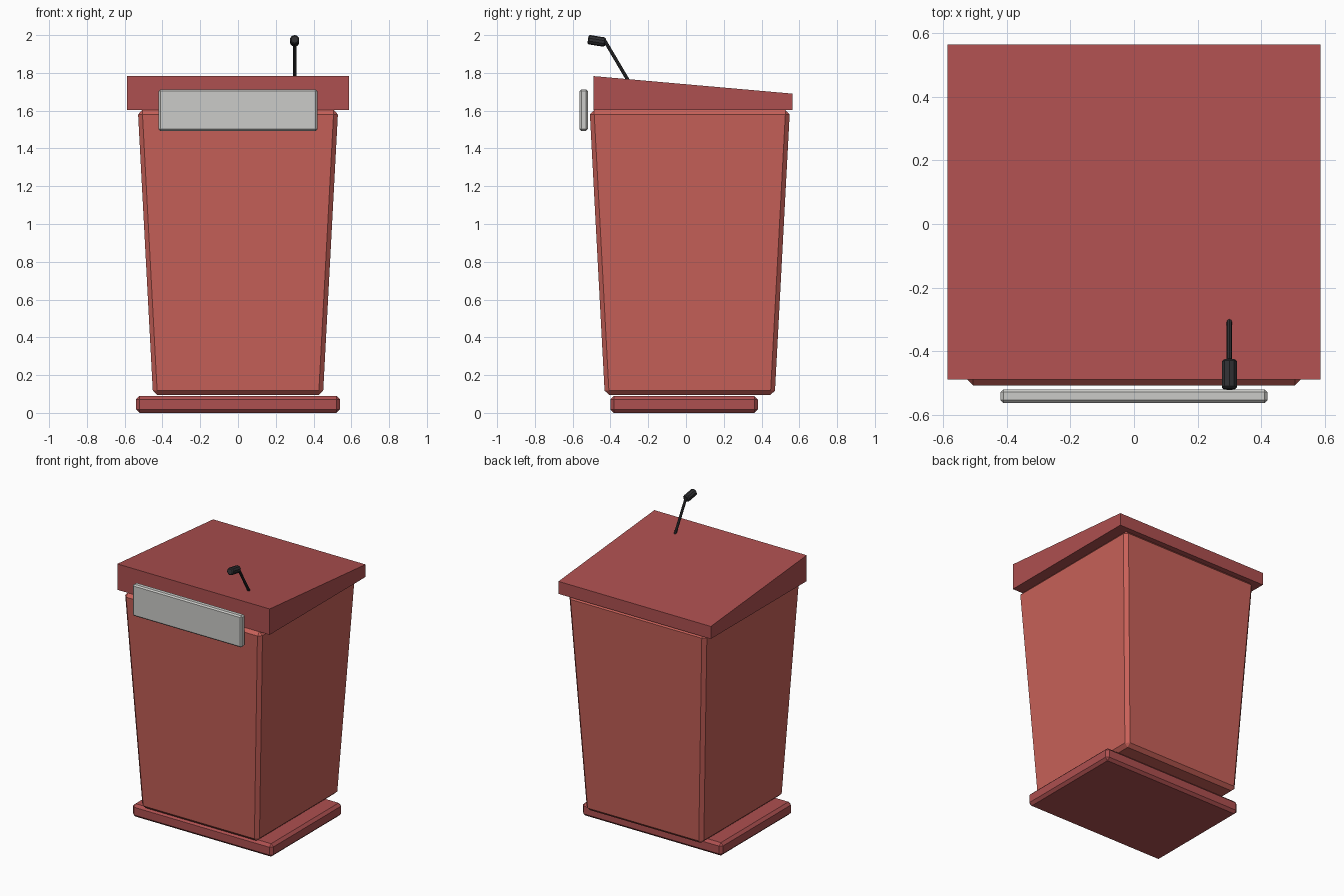
import bpy, bmesh
from mathutils import Vector

cube = bpy.data.objects.get("Cube")
if cube:
    bpy.data.objects.remove(cube, do_unlink=True)


def material(name, rgb):
    mat = bpy.data.materials.new(name)
    mat.use_nodes = True
    color = (*rgb, 1)
    mat.diffuse_color = color
    mat.node_tree.nodes["Principled BSDF"].inputs["Base Color"].default_value = color
    return mat


body_red = material("body red", (0.58, 0.12, 0.10))
trim_red = material("trim red", (0.42, 0.08, 0.08))
silver = material("silver", (0.60, 0.60, 0.58))
black = material("black", (0.03, 0.03, 0.033))


def finish(name, bm, mat, bevel):
    if bevel:
        bmesh.ops.bevel(bm, geom=bm.edges[:], offset=bevel, segments=1,
                        affect='EDGES', profile=0.5)
    bmesh.ops.recalc_face_normals(bm, faces=bm.faces[:])
    mesh = bpy.data.meshes.new(name)
    bm.to_mesh(mesh)
    bm.free()
    mesh.materials.append(mat)
    obj = bpy.data.objects.new(name, mesh)
    bpy.context.collection.objects.link(obj)
    return obj


def block(name, mat, bottom, top, bevel=0):
    """Box from two rectangles, each (half width, front y, back y, front z, back z)."""
    bm = bmesh.new()
    bmesh.ops.create_cube(bm, size=2)
    for v in bm.verts:
        half, y0, y1, z0, z1 = top if v.co.z > 0 else bottom
        back = v.co.y > 0
        v.co = (half * v.co.x, y1 if back else y0, z1 if back else z0)
    return finish(name, bm, mat, bevel)


def rod(name, mat, start, end, radius, sides, bevel=0):
    """Cylinder between two points, with optional chamfered rims."""
    start, end = Vector(start), Vector(end)
    axis = end - start
    bm = bmesh.new()
    bmesh.ops.create_cone(bm, cap_ends=True, segments=sides, radius1=radius,
                          radius2=radius, depth=axis.length)
    if bevel:
        rims = [e for e in bm.edges if abs(e.verts[0].co.z - e.verts[1].co.z) < 0.001]
        bmesh.ops.bevel(bm, geom=rims, offset=bevel, segments=1, affect='EDGES')
    turn = axis.to_track_quat('Z', 'Y').to_matrix()
    for v in bm.verts:
        v.co = turn @ v.co + (start + end) / 2
    return finish(name, bm, mat, 0)


# Foot and tapered body
block("base", trim_red, (0.54, -0.4, 0.38, 0, 0), (0.54, -0.4, 0.38, 0.09, 0.09), 0.018)
block("body", body_red, (0.45, -0.43, 0.47, 0.095, 0.095),
      (0.53, -0.51, 0.55, 1.603, 1.603), 0.023)

# Sloping reading top
block("desk_top", trim_red, (0.587, -0.49, 0.565, 1.603, 1.603),
      (0.587, -0.49, 0.565, 1.783, 1.69))

# Front name plate, left blank
block("front_plate", silver, (0.42, -0.563, -0.52, 1.493, 1.493),
      (0.42, -0.563, -0.52, 1.713, 1.713), 0.009)

# Microphone
rod("microphone_stem", black, (0.3, -0.305, 1.758), (0.3, -0.43, 1.97), 0.009, 8)
rod("microphone_head", black, (0.3, -0.519, 1.977), (0.3, -0.427, 1.962), 0.025, 10, 0.006)
